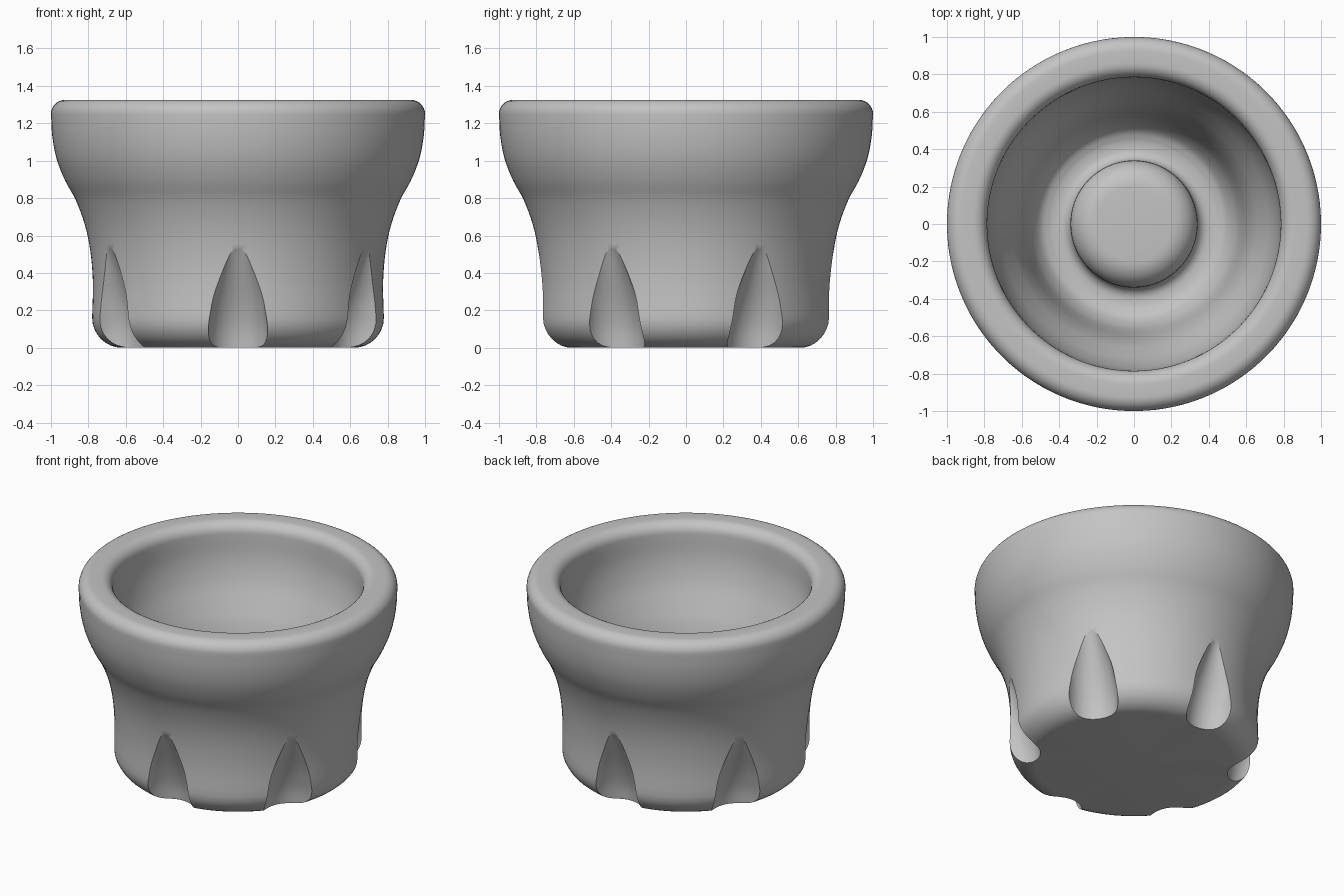
import bpy, bmesh, math
from mathutils import Vector

cube = bpy.data.objects.get("Cube")
if cube:
    bpy.data.objects.remove(cube, do_unlink=True)

grey = bpy.data.materials.new("plain_grey")
grey.use_nodes = True
grey.diffuse_color = (0.55, 0.55, 0.55, 1)
grey.node_tree.nodes["Principled BSDF"].inputs["Base Color"].default_value = (0.55, 0.55, 0.55, 1)


def make_object(name, bm):
    bmesh.ops.recalc_face_normals(bm, faces=bm.faces)
    mesh = bpy.data.meshes.new(name)
    bm.to_mesh(mesh)
    bm.free()
    mesh.materials.append(grey)
    obj = bpy.data.objects.new(name, mesh)
    bpy.context.collection.objects.link(obj)
    return obj


def smooth_path(points, steps=4):
    """Catmull-Rom curve through the points."""
    pts = [Vector(p) for p in points]
    pts = [2 * pts[0] - pts[1]] + pts + [2 * pts[-1] - pts[-2]]
    path = []
    for a, b, c, d in zip(pts, pts[1:], pts[2:], pts[3:]):
        for i in range(steps):
            t = i / steps
            path.append(b + 0.5 * t * (c - a + t * (2 * a - 5 * b + 4 * c - d + t * (3 * (b - c) + d - a))))
    return path + [pts[-2]]


def arc(cx, cz, radius, start, end, steps=8):
    angles = [math.radians(start + (end - start) * i / steps) for i in range(steps + 1)]
    return [Vector((cx + radius * math.cos(a), cz + radius * math.sin(a))) for a in angles]


# Body profile: base, outer wall, rim, cavity and centre boss
outer = smooth_path([(0.78, 0.16), (0.776, 0.35), (0.79, 0.52), (0.82, 0.66), (0.868, 0.79),
                     (0.925, 0.895), (0.97, 1.01), (0.993, 1.13), (1.0, 1.25)])
cavity = smooth_path([(0.785, 1.25), (0.775, 1.09), (0.74, 0.945), (0.685, 0.815), (0.64, 0.71),
                      (0.605, 0.59), (0.58, 0.47), (0.55, 0.36), (0.5, 0.28), (0.44, 0.25)])
profile = [Vector((0, 0))]
profile += arc(0.62, 0.16, 0.16, -90, 0)
profile += outer[1:]
profile += arc(0.925, 1.25, 0.075, 0, 90)[1:]
profile += arc(0.86, 1.25, 0.075, 90, 180)
profile += cavity[1:]
profile += arc(0.4, 0.31, 0.06, -90, -180)
profile += arc(0.2, 0.35, 0.14, 0, 90)
profile += [Vector((0, 0.49))]

# Turn the profile; rings share one vertex on the axis at each end
bm = bmesh.new()
segments = 120
bottom = bm.verts.new((0, 0, profile[0].y))
top = bm.verts.new((0, 0, profile[-1].y))
columns = []
for s in range(segments):
    a = math.tau * (s + 0.3) / segments
    ring = [bm.verts.new((p.x * math.cos(a), p.x * math.sin(a), p.y)) for p in profile[1:-1]]
    columns.append([bottom] + ring + [top])
for s, left in enumerate(columns):
    right = columns[(s + 1) % segments]
    for i in range(len(left) - 1):
        corners = dict.fromkeys((left[i], right[i], right[i + 1], left[i + 1]))
        bm.faces.new(list(corners))
body = make_object("cup_body", bm)

# Six curved flutes: height, distance from the axis and radius along each
flute = smooth_path([(-0.1, 0.59, 0.16), (0, 0.598, 0.16), (0.1, 0.612, 0.16), (0.2, 0.642, 0.148),
                     (0.3, 0.682, 0.133), (0.45, 0.75, 0.09), (0.55, 0.8, 0.07), (0.65, 0.87, 0.06)])
bm = bmesh.new()
sides = 48
for k in range(6):
    turn = math.radians(60 * k - 90)
    out = Vector((math.cos(turn), math.sin(turn), 0))
    across = Vector((-out.y, out.x, 0))
    rings = []
    for z, reach, radius in flute:
        ring = []
        for i in range(sides):
            a = math.tau * i / sides
            p = out * (reach + radius + radius * math.cos(a)) + across * radius * math.sin(a)
            ring.append(bm.verts.new((p.x, p.y, z)))
        rings.append(ring)
    bm.faces.new(rings[0])
    bm.faces.new(rings[-1])
    for low, high in zip(rings, rings[1:]):
        for i in range(sides):
            bm.faces.new((low[i - 1], low[i], high[i], high[i - 1]))
cutter = make_object("flute_cutter", bm)
cutter.hide_render = True

# Cut the flutes with the first solver that takes all six
bpy.ops.object.select_all(action="DESELECT")
body.select_set(True)
bpy.context.view_layer.objects.active = body
mod = body.modifiers.new("flutes", "BOOLEAN")
mod.operation = "DIFFERENCE"
mod.object = cutter


def cut_directions():
    """Sixths of the circle in which the wall now reaches inside its old radius."""
    bpy.context.view_layer.update()
    result = body.evaluated_get(bpy.context.evaluated_depsgraph_get()).data
    found = set()
    for v in result.vertices:
        if 0.02 < v.co.z < 0.2 and 0.58 < v.co.xy.length < 0.64:
            found.add(round(math.degrees(math.atan2(v.co.y, v.co.x) + math.pi / 2) / 60) % 6)
    return len(found)


for solver in ("MANIFOLD", "EXACT", "FLOAT"):
    mod.solver = solver
    if cut_directions() == 6:
        break
bpy.ops.object.modifier_apply(modifier=mod.name)
bpy.data.objects.remove(cutter, do_unlink=True)
bpy.ops.object.shade_smooth_by_angle(angle=math.radians(30))
